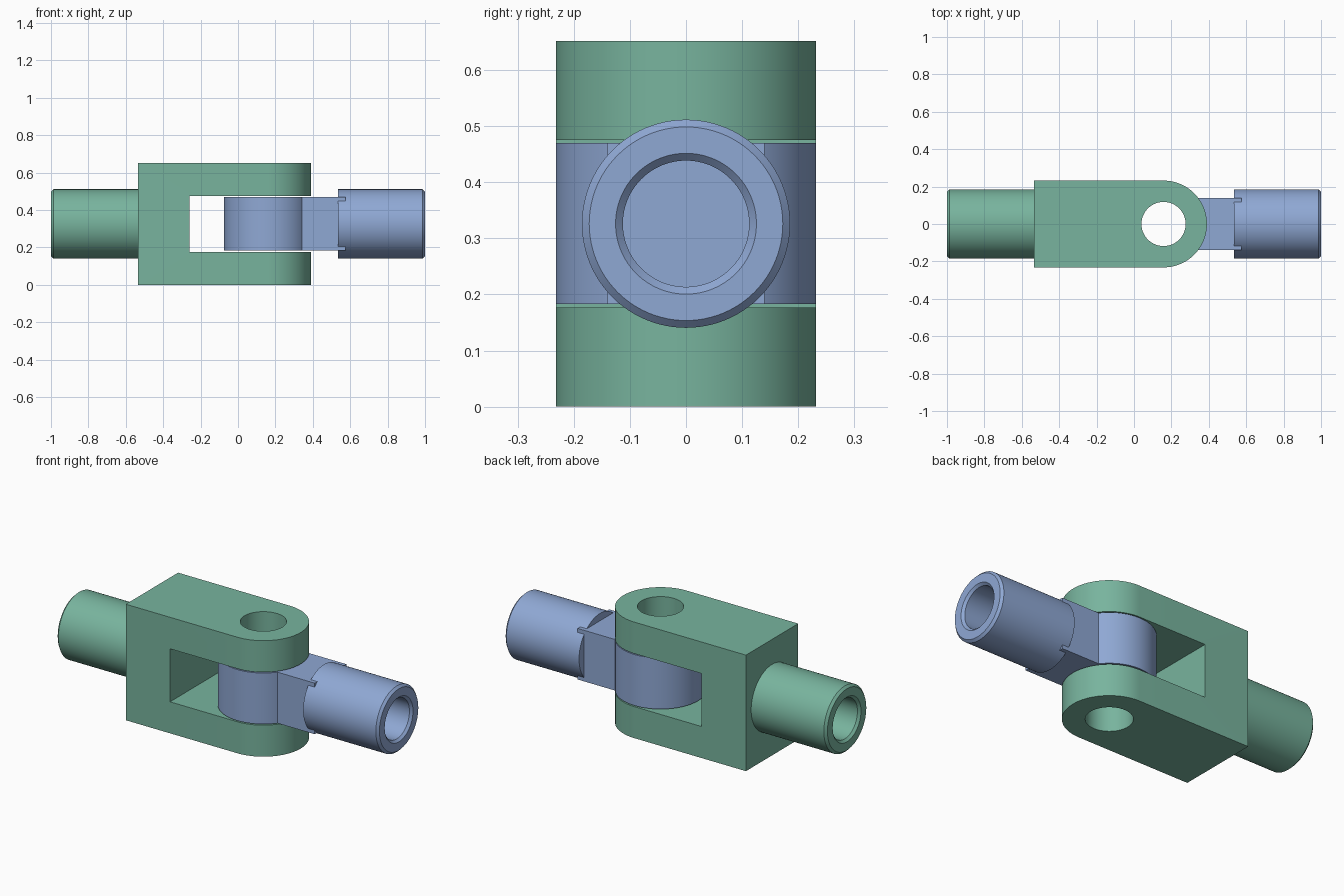
import bpy, bmesh, math

if "Cube" in bpy.data.objects:
    bpy.data.objects.remove(bpy.data.objects["Cube"])

SEG = 96
PIVOT_X, EYE_R, HOLE_R = 0.158, 0.232, 0.118
HEIGHT, MID_Z = 0.652, 0.326


def material(name, rgb):
    m = bpy.data.materials.new(name)
    m.diffuse_color = (*rgb, 1)
    m.use_nodes = True
    m.node_tree.nodes["Principled BSDF"].inputs["Base Color"].default_value = m.diffuse_color
    return m


GREEN = material("sage green", (0.188, 0.456, 0.342))
BLUE = material("soft blue", (0.275, 0.392, 0.658))


def make_object(name, bm, mat):
    bmesh.ops.recalc_face_normals(bm, faces=bm.faces[:])
    me = bpy.data.meshes.new(name)
    bm.to_mesh(me)
    bm.free()
    me.materials.append(mat)
    ob = bpy.data.objects.new(name, me)
    bpy.context.collection.objects.link(ob)
    return ob


def extrude(name, outline, z0, z1, mat):
    """Flat xy outline raised from z0 to z1."""
    bm = bmesh.new()
    face = bm.faces.new([bm.verts.new((x, y, z0)) for x, y in outline])
    top = bmesh.ops.extrude_face_region(bm, geom=[face])["geom"]
    bmesh.ops.translate(bm, vec=(0, 0, z1 - z0),
                        verts=[v for v in top if isinstance(v, bmesh.types.BMVert)])
    return make_object(name, bm, mat)


def arc(r, a0, a1, n):
    return [(PIVOT_X + r * math.cos(math.radians(a0 + (a1 - a0) * i / n)),
             r * math.sin(math.radians(a0 + (a1 - a0) * i / n))) for i in range(n + 1)]


def rect(x0, x1, hy):
    return [(x0, -hy), (x1, -hy), (x1, hy), (x0, hy)]


def socket(name, side, root, floor, mat):
    """Chamfered round stem along x with a blind bore open at the outer end."""
    profile = [(root, 0), (root, 0.1855), (0.987, 0.1855), (1.0, 0.1725),
               (1.0, 0.1255), (0.987, 0.1125), (floor, 0.1125), (floor, 0)]
    bm = bmesh.new()
    vs = [bm.verts.new((side * x, 0, MID_Z + r)) for x, r in profile]
    es = [bm.edges.new(p) for p in zip(vs, vs[1:])]
    bmesh.ops.spin(bm, geom=vs + es, cent=(0, 0, MID_Z), axis=(1, 0, 0),
                   angle=2 * math.pi, steps=SEG)
    bmesh.ops.remove_doubles(bm, verts=bm.verts[:], dist=1e-5)
    return make_object(name, bm, mat)


def combine(target, other, operation):
    mod = target.modifiers.new("bool", 'BOOLEAN')
    mod.operation, mod.object, mod.solver = operation, other, 'EXACT'
    bpy.context.view_layer.objects.active = target
    bpy.ops.object.modifier_apply(modifier=mod.name)
    bpy.data.objects.remove(other)


def pin_hole(mat):
    return extrude("pin_hole_cutter", arc(HOLE_R, 0, 360, SEG)[:-1], -0.1, 0.8, mat)


# Fork: round-nosed block, slotted, drilled, with rear stem
nose = arc(EYE_R, -90, 90, SEG // 2) + [(-0.535, EYE_R), (-0.535, -EYE_R)]
fork = extrude("fork", nose, 0, HEIGHT, GREEN)
combine(fork, extrude("slot_cutter", rect(-0.26, 0.6, 0.4), 0.177, 0.475, GREEN), 'DIFFERENCE')
combine(fork, pin_hole(GREEN), 'DIFFERENCE')
combine(fork, socket("fork_stem", -1, 0.50, 0.55, GREEN), 'UNION')

# Rod end: round eye, square neck, front stem
rod_end = extrude("rod_end", arc(EYE_R, 0, 360, SEG)[:-1], 0.183, 0.470, BLUE)
combine(rod_end, extrude("neck", rect(0.2, 0.575, 0.14), 0.183, 0.470, BLUE), 'UNION')
combine(rod_end, pin_hole(BLUE), 'DIFFERENCE')
combine(rod_end, socket("rod_stem", 1, 0.535, 0.56, BLUE), 'UNION')

# Smooth round surfaces, keep hard edges
for ob in (fork, rod_end):
    bpy.ops.object.select_all(action='DESELECT')
    ob.select_set(True)
    bpy.context.view_layer.objects.active = ob
    bpy.ops.object.shade_smooth_by_angle(angle=math.radians(30))
